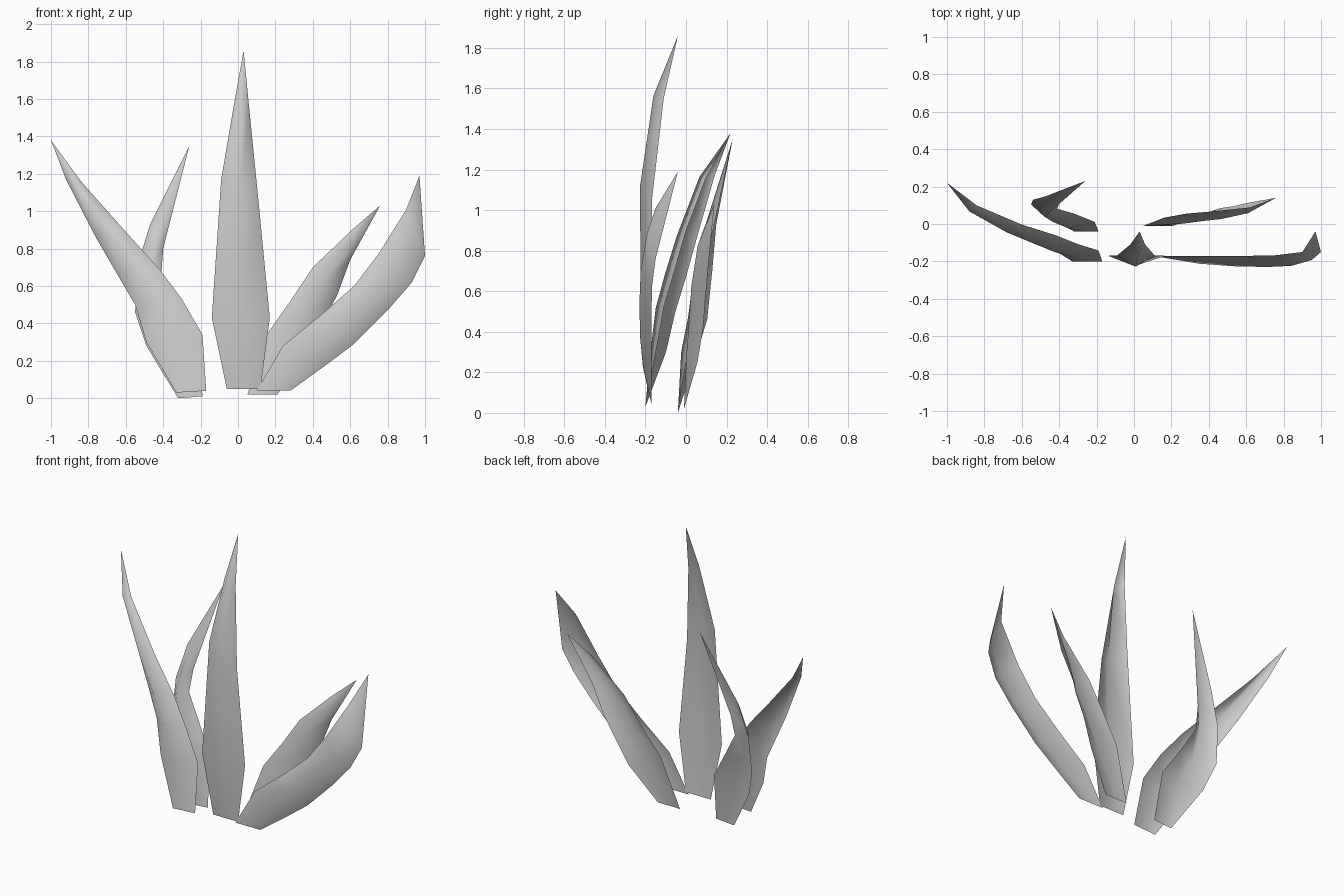
import bpy, bmesh, math


def leaf(name, rows, tip, bulge, tilt=0.0):
    """Loft a keeled leaf blade. Row: left x, left z, right x, right z, edge y.
    bulge pushes the midrib forward, tilt sets left edge back and right edge forward."""
    bm = bmesh.new()
    n = len(rows)
    loops = []
    for i, (lx, lz, rx, rz, y) in enumerate(rows):
        swell = math.sin(math.pi * i / n) ** 0.5
        t = tilt * swell / 2
        pts = ((lx, y + t, lz),
               ((lx + rx) / 2, y - bulge * swell, (lz + rz) / 2),
               (rx, y - t, rz))
        loops.append([bm.verts.new(p) for p in pts])
    for a, b in zip(loops, loops[1:]):
        for j in range(2):
            bm.faces.new((a[j], a[j + 1], b[j + 1], b[j]))
    top = bm.verts.new(tip)
    for j in range(2):
        bm.faces.new((loops[-1][j], loops[-1][j + 1], top))
    for f in bm.faces:
        f.smooth = True
    mesh = bpy.data.meshes.new(name)
    bm.to_mesh(mesh)
    bm.free()
    obj = bpy.data.objects.new(name, mesh)
    bpy.context.collection.objects.link(obj)
    return obj


# tall upright leaf in the middle
leaf("center_leaf", [
    (-.06, .05, .12, .05, -.17),
    (-.14, .43, .17, .43, -.17),
    (-.09, 1.17, .11, 1.05, -.168),
    (-.02, 1.58, .06, 1.55, -.11)], (.03, -.04, 1.86), .06)

# leaves in the front row, bending outward
leaf("front_right_leaf", [
    (.10, .04, .28, .04, -.17),
    (.24, .28, .46, .17, -.17),
    (.45, .45, .62, .29, -.17),
    (.62, .60, .80, .47, -.17),
    (.75, .77, .93, .62, -.168),
    (.90, 1.01, 1.0, .76, -.15)], (.97, -.04, 1.19), .06)

leaf("front_left_leaf", [
    (-.33, .03, -.17, .04, -.20),
    (-.49, .30, -.19, .34, -.12),
    (-.55, .50, -.30, .53, -.08),
    (-.65, .67, -.42, .69, -.03),
    (-.76, .86, -.60, .89, .025),
    (-.92, 1.17, -.84, 1.16, .12)], (-1.0, .22, 1.38), .075, .06)

# shorter leaves in the back row
leaf("back_right_leaf", [
    (.05, .02, .21, .02, -.01),
    (.16, .35, .38, .25, .045),
    (.28, .52, .46, .42, .07),
    (.40, .70, .53, .55, .08),
    (.62, .91, .60, .74, .10)], (.76, .14, 1.03), .055, -.03)

leaf("back_left_leaf", [
    (-.32, 0, -.19, .01, -.04),
    (-.49, .28, -.21, .32, .03),
    (-.55, .46, -.32, .50, .08),
    (-.54, .70, -.41, .66, .105),
    (-.47, .93, -.40, .80, .13)], (-.26, .23, 1.35), .07, .05)
